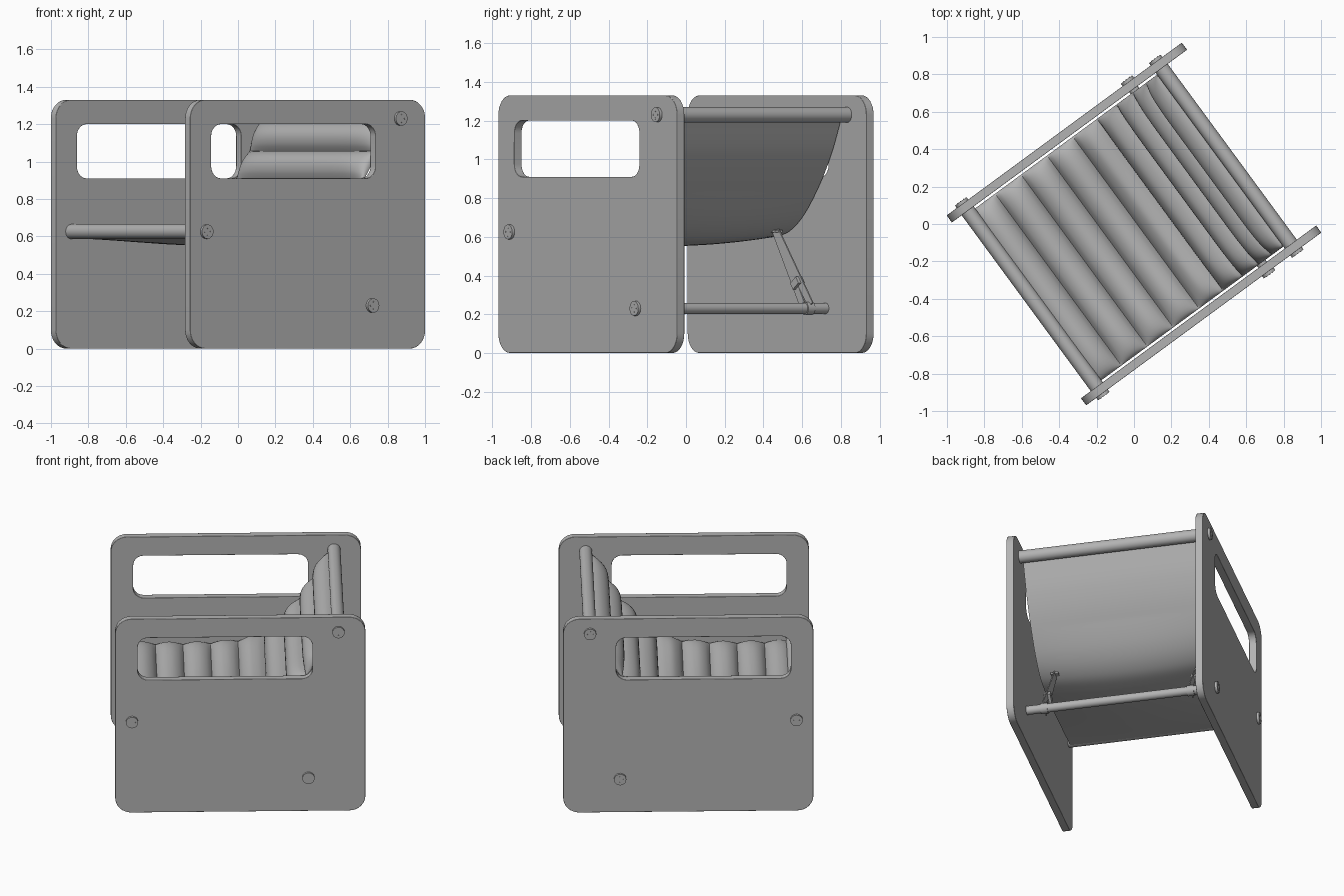
import bpy, bmesh, math
from mathutils import Vector, Matrix

if "Cube" in bpy.data.objects:
    bpy.data.objects.remove(bpy.data.objects["Cube"])

TURN = math.radians(36.3)      # whole chair is turned in plan
INNER, OUTER = 0.583, 0.63     # side panel faces, measured across the chair
HALF = 0.57                    # half width of the fabric
RODS = {"front_rod": (-0.675, 0.625, 0.04),
        "top_rod": (0.612, 1.23, 0.04),
        "lower_rod": (0.425, 0.23, 0.028)}

grey = bpy.data.materials.new("neutral_grey")
grey.use_nodes = True
grey.diffuse_color = (0.45, 0.45, 0.45, 1)
grey.node_tree.nodes["Principled BSDF"].inputs["Base Color"].default_value = (0.45, 0.45, 0.45, 1)


def finish(name, bm, angle=35, bevel=0):
    bmesh.ops.recalc_face_normals(bm, faces=bm.faces)
    mesh = bpy.data.meshes.new(name)
    bm.to_mesh(mesh)
    bm.free()
    mesh.materials.append(grey)
    obj = bpy.data.objects.new(name, mesh)
    bpy.context.collection.objects.link(obj)
    obj.rotation_euler.z = TURN
    if bevel:
        mod = obj.modifiers.new("soft_edge", 'BEVEL')
        mod.width, mod.segments, mod.angle_limit = bevel, 2, math.radians(50)
    bpy.ops.object.select_all(action='DESELECT')
    obj.select_set(True)
    bpy.context.view_layer.objects.active = obj
    bpy.ops.object.shade_smooth_by_angle(angle=math.radians(angle))
    return obj


def rounded_rect(x0, x1, z0, z1, r, steps=8):
    pts = []
    corners = [(x1 - r, z1 - r), (x0 + r, z1 - r), (x0 + r, z0 + r), (x1 - r, z0 + r)]
    for k, (cx, cz) in enumerate(corners):
        for i in range(steps + 1):
            a = (k + i / steps) * math.pi / 2
            pts.append((cx + r * math.cos(a), cz + r * math.sin(a)))
    return pts


def add_cylinder(bm, x, z, r, y0, y1, segs=24):
    m = Matrix.Translation((x, (y0 + y1) / 2, z)) @ Matrix.Rotation(math.pi / 2, 4, 'X')
    bmesh.ops.create_cone(bm, cap_ends=True, segments=segs, radius1=r, radius2=r,
                          depth=abs(y1 - y0), matrix=m)


def add_bar(bm, p, q, width, thick):
    # Flat bar between two points in the profile plane
    p, q = Vector(p), Vector(q)
    d = q - p
    m = (Matrix.Translation((p + q) / 2) @ d.to_track_quat('Z', 'Y').to_matrix().to_4x4()
         @ Matrix.Diagonal((thick, width, d.length, 1)))
    bmesh.ops.create_cube(bm, size=1, matrix=m)


# Side panels: rounded board with a hand slot
def panel(name, side):
    bm = bmesh.new()
    loops = [rounded_rect(-0.78, 0.78, 0, 1.33, 0.1),
             rounded_rect(-0.64, 0.45, 0.91, 1.20, 0.065)]
    edges = []
    for pts in loops:
        vs = [bm.verts.new((x, side * INNER, z)) for x, z in pts]
        edges += [bm.edges.new((vs[i - 1], vs[i])) for i in range(len(vs))]
    bmesh.ops.triangle_fill(bm, use_beauty=True, edges=edges)
    out = bmesh.ops.extrude_face_region(bm, geom=bm.faces[:])
    moved = [g for g in out["geom"] if isinstance(g, bmesh.types.BMVert)]
    bmesh.ops.translate(bm, verts=moved, vec=(0, side * (OUTER - INNER), 0))
    finish(name, bm, bevel=0.007)


# Bolt caps with small pin heads
def caps(name, side):
    bm = bmesh.new()
    for x, z, _ in RODS.values():
        add_cylinder(bm, x, z, 0.038, side * (OUTER - 0.005), side * (OUTER + 0.016))
        for k in range(4):
            a = math.pi / 2 * k
            add_cylinder(bm, x + 0.019 * math.cos(a), z + 0.019 * math.sin(a), 0.004,
                         side * (OUTER + 0.01), side * (OUTER + 0.018), 8)
    finish(name, bm)


# Strap looped round the lower rod, with a buckle
def strap(name, side):
    bm = bmesh.new()
    y = side * 0.47
    x, z, r = RODS["lower_rod"]
    top = Vector((0.14, y, 0.635))
    rod = Vector((x, y, z))
    along = (rod - top).normalized()
    across = Vector((-along.z, 0, along.x))
    for s in (-1, 1):
        add_bar(bm, top + across * s * 0.004, rod + across * s * (r + 0.002), 0.045, 0.007)
    add_bar(bm, rod - along * 0.18, rod - along * 0.14, 0.06, 0.042)
    m = Matrix.Translation((0.14, y, 0.628)) @ Matrix.Diagonal((0.06, 0.05, 0.012, 1))
    bmesh.ops.create_cube(bm, size=1, matrix=m)
    add_cylinder(bm, x, z, r + 0.006, y - 0.0225, y + 0.0225)
    finish(name, bm)


for label, side in (("right", -1), ("left", 1)):
    panel(label + "_side_panel", side)
    caps(label + "_bolt_caps", side)
    strap(label + "_strap", side)

# Cross rods
for name, (x, z, r) in RODS.items():
    bm = bmesh.new()
    add_cylinder(bm, x, z, r, -INNER - 0.005, INNER + 0.005, 32)
    finish(name, bm)

# Sling profile, from the front rod back and up to the top rod
KEYS = [(-0.675, 0.592), (-0.45, 0.588), (-0.2, 0.59), (0.0, 0.605), (0.13, 0.635),
        (0.255, 0.72), (0.39, 0.875), (0.49, 1.03), (0.575, 1.21)]


def sling_path(count):
    k = [Vector(p) for p in KEYS]
    k = [2 * k[0] - k[1]] + k + [2 * k[-1] - k[-2]]
    fine = []
    for i in range(1, len(k) - 2):
        a, b, c, d = k[i - 1:i + 3]
        for j in range(30):
            t = j / 30
            fine.append(0.5 * (2 * b + (c - a) * t + (2 * a - 5 * b + 4 * c - d) * t ** 2
                               + (3 * b - a - 3 * c + d) * t ** 3))
    fine.append(k[-2])
    dist = [0]
    for p, q in zip(fine, fine[1:]):
        dist.append(dist[-1] + (q - p).length)
    path, j = [], 0
    for i in range(count + 1):
        s = dist[-1] * i / count
        while j < len(fine) - 2 and dist[j + 1] < s:
            j += 1
        path.append(fine[j].lerp(fine[j + 1], (s - dist[j]) / (dist[j + 1] - dist[j])))
    return path


# Padded sling: nine quilted rolls over a smooth backing that sags in the middle
PADS, PER, ACROSS = 9, 12, 40
path = sling_path(PADS * PER)
bm = bmesh.new()
sheets = []
for layer in ("padding", "backing"):
    rows = []
    for i, p in enumerate(path):
        tangent = (path[min(i + 1, len(path) - 1)] - path[max(i - 1, 0)]).normalized()
        normal = Vector((-tangent.y, tangent.x))
        roll = abs(math.sin(math.pi * i / PER)) ** 0.65
        slack = math.sin(math.pi * min(1, i / (len(path) * 0.72)))
        row = []
        for j in range(ACROSS + 1):
            f = math.sin(math.pi * (j / ACROSS - 0.5))
            end = math.sqrt(max(0, 1 - abs(f) ** 8))
            lift = 0.006 + 0.06 * roll * end if layer == "padding" else -0.004
            q = p + normal * lift
            sag = 0.036 * slack * (1 - f * f)
            row.append(bm.verts.new((q.x, f * HALF, q.y - sag)))
        rows.append(row)
    for a, b in zip(rows, rows[1:]):
        for j in range(ACROSS):
            bm.faces.new((a[j], a[j + 1], b[j + 1], b[j]))
    sheets.append(rows)
rims = [[s[0] for s in sheets], [s[-1] for s in sheets],
        [[r[0] for r in s] for s in sheets], [[r[-1] for r in s] for s in sheets]]
for upper, lower in rims:
    for j in range(len(upper) - 1):
        bm.faces.new((upper[j], upper[j + 1], lower[j + 1], lower[j]))
finish("padded_sling", bm, angle=50)
